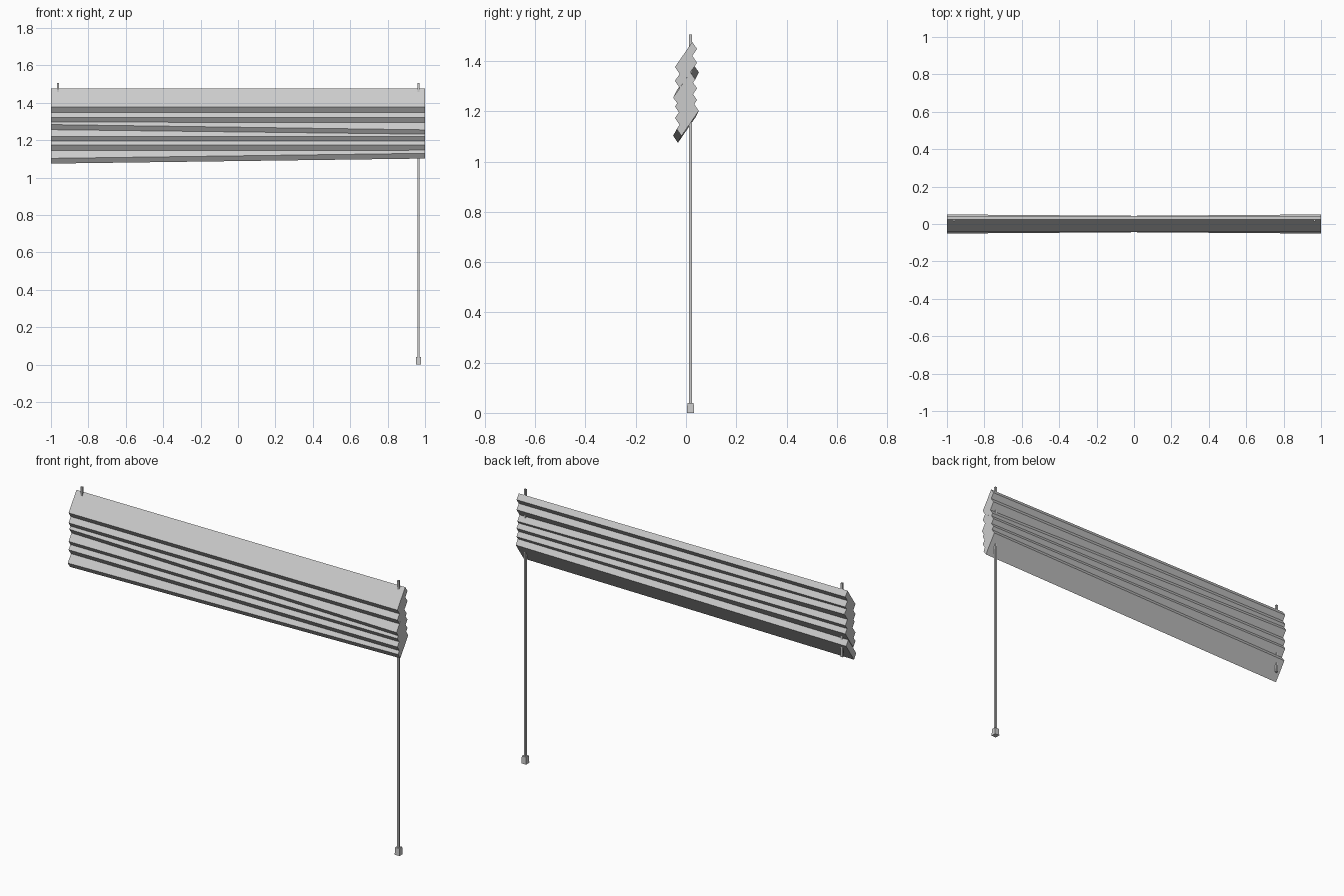
import bpy

if "Cube" in bpy.data.objects:
    bpy.data.objects.remove(bpy.data.objects["Cube"])


def make_object(name, verts, faces):
    mesh = bpy.data.meshes.new(name)
    mesh.from_pydata(verts, [], faces)
    mesh.update()
    obj = bpy.data.objects.new(name, mesh)
    bpy.context.collection.objects.link(obj)
    return obj


def loft(name, ring_a, ring_b):
    """Closed solid between two four-point rings."""
    faces = [(i, (i + 1) % 4, (i + 1) % 4 + 4, i + 4) for i in range(4)]
    faces += [(3, 2, 1, 0), (4, 5, 6, 7)]
    return make_object(name, ring_a + ring_b, faces)


def square(x, y, z, h):
    return [(x - h, y - h, z), (x + h, y - h, z), (x + h, y + h, z), (x - h, y + h, z)]


# Slanted slat cross-section (y, z), looking along x
PROFILE = [(0.025, 0.064), (-0.044, -0.036), (-0.025, -0.064), (0.044, 0.036)]

# Slats: centre height, then skew of the left end (y, z); right end is opposite
SLATS = [
    (1.412, 0, 0),
    (1.357, 0, 0),
    (1.305, 0.007, 0.014),
    (1.255, 0, 0),
    (1.209, 0, 0),
    (1.152, -0.007, -0.0135),
]
for n, (z, dy, dz) in enumerate(SLATS, 1):
    ends = [[(s, py - s * dy, z + pz - s * dz) for py, pz in PROFILE] for s in (-1, 1)]
    loft(f"slat_{n}", ends[1], ends[0])

# Lift cords: a short one on the left, a long pull cord on the right
CORD_Y = 0.018
for name, x, bottom in (("left_cord", -0.962, 1.10), ("pull_cord", 0.965, 0.035)):
    loft(name, square(x, CORD_Y, bottom, 0.0055), square(x, CORD_Y, 1.506, 0.0055))

# Tapered weight at the end of the pull cord
loft("cord_weight", square(0.965, CORD_Y, 0.0, 0.0145), square(0.965, CORD_Y, 0.04, 0.0125))
